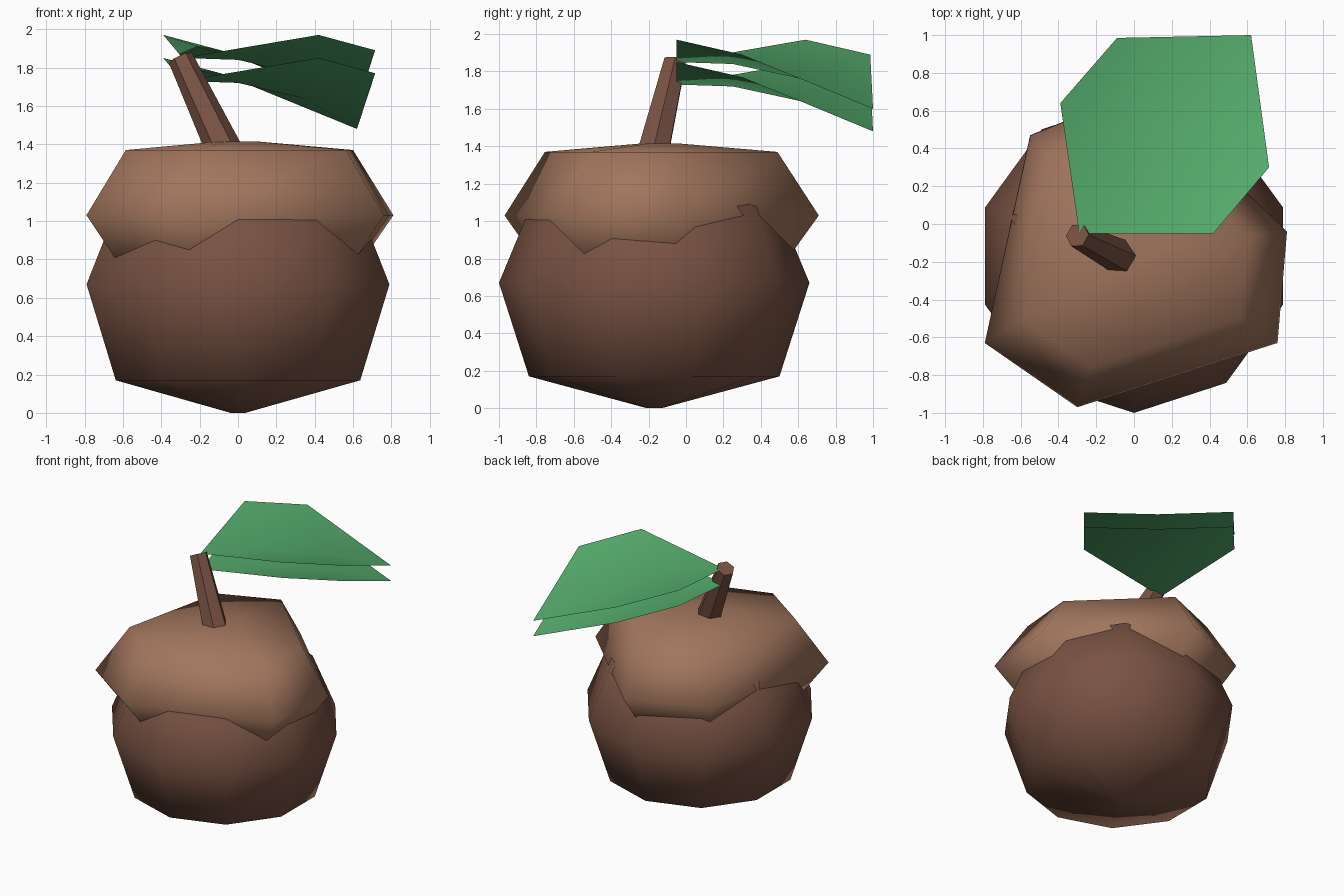
import bpy, math
from mathutils import Vector

cube = bpy.data.objects.get("Cube")
if cube:
    bpy.data.objects.remove(cube, do_unlink=True)


def material(name, rgb):
    m = bpy.data.materials.new(name)
    m.use_nodes = True
    m.diffuse_color = (*rgb, 1)
    bsdf = m.node_tree.nodes["Principled BSDF"]
    bsdf.inputs["Base Color"].default_value = (*rgb, 1)
    bsdf.inputs["Roughness"].default_value = 0.8
    return m


dark_brown = material("dark_brown", (0.19, 0.085, 0.056))
light_brown = material("light_brown", (0.36, 0.18, 0.11))
green = material("leaf_green", (0.09, 0.41, 0.15))


def build(name, verts, faces, mat, angle=180):
    mesh = bpy.data.meshes.new(name)
    mesh.from_pydata(verts, [], faces)
    mesh.materials.append(mat)
    obj = bpy.data.objects.new(name, mesh)
    bpy.context.collection.objects.link(obj)
    bpy.ops.object.select_all(action='DESELECT')
    obj.select_set(True)
    bpy.context.view_layer.objects.active = obj
    bpy.ops.object.shade_smooth_by_angle(angle=math.radians(angle))
    return obj


def loft(name, rings, mat, angle=180):
    """Skin counter-clockwise rings from bottom to top and close both ends."""
    n = len(rings[0])
    verts = [v for ring in rings for v in ring]
    faces = [(r * n + i, r * n + (i + 1) % n, (r + 1) * n + (i + 1) % n, (r + 1) * n + i)
             for r in range(len(rings) - 1) for i in range(n)]
    faces.append(tuple(reversed(range(n))))
    faces.append(tuple(range(len(verts) - n, len(verts))))
    return build(name, verts, faces, mat, angle)


def circle(center, radius, sides, start=-90, axis=(0, 0, 1)):
    turn = Vector((0, 0, 1)).rotation_difference(Vector(axis))
    ring = []
    for i in range(sides):
        a = math.radians(start + 360 * i / sides)
        ring.append(Vector(center) + turn @ Vector((radius * math.cos(a), radius * math.sin(a), 0)))
    return ring


# Nut: ten-sided turned profile
profile = [(0.04, 0), (0.67, 0.17), (0.83, 0.67), (0.66, 1.08), (0.4, 1.2)]
loft("nut", [circle((0, -0.17, z), r, 10) for r, z in profile], dark_brown)

# Cap: uneven six-cornered outline whose flat sides cut into the nut
outline = [(0.81, 0.10), (0.04, 0.85), (-0.55, 0.61),
           (-0.79, -0.49), (-0.30, -0.83), (0.76, -0.49)]
levels = [(0.72, 0.70), (1.0, 1.03), (0.74, 1.37), (0.12, 1.415)]
loft("cap", [[(x * s, y * s - 0.14, z) for x, y in outline] for s, z in levels], light_brown)

# Stem: tapered and leaning
base, tip = Vector((-0.02, -0.20, 1.26)), Vector((-0.30, -0.06, 1.85))
axis = tip - base
loft("stem", [circle(base, 0.10, 6, 0, axis), circle(tip, 0.066, 6, 0, axis)], dark_brown, 50)

# Leaves: two stacked sheets folded along a drooping midrib
midrib = [(-0.29, -0.05, 1.85), (0.0, 0.25, 1.84), (0.34, 0.62, 1.76), (0.62, 1.0, 1.60)]
edges = [(-0.39, 0.64, 1.97), (-0.09, 0.985, 1.89), (0.42, -0.05, 1.97), (0.715, 0.3, 1.89)]
leaf_faces = [(0, 1, 4), (1, 2, 5, 4), (2, 3, 5), (1, 0, 6), (2, 1, 6, 7), (3, 2, 7)]
for name, drop in (("upper_leaf", 0), ("lower_leaf", 0.12)):
    build(name, [(x, y, z - drop) for x, y, z in midrib + edges], leaf_faces, green)
